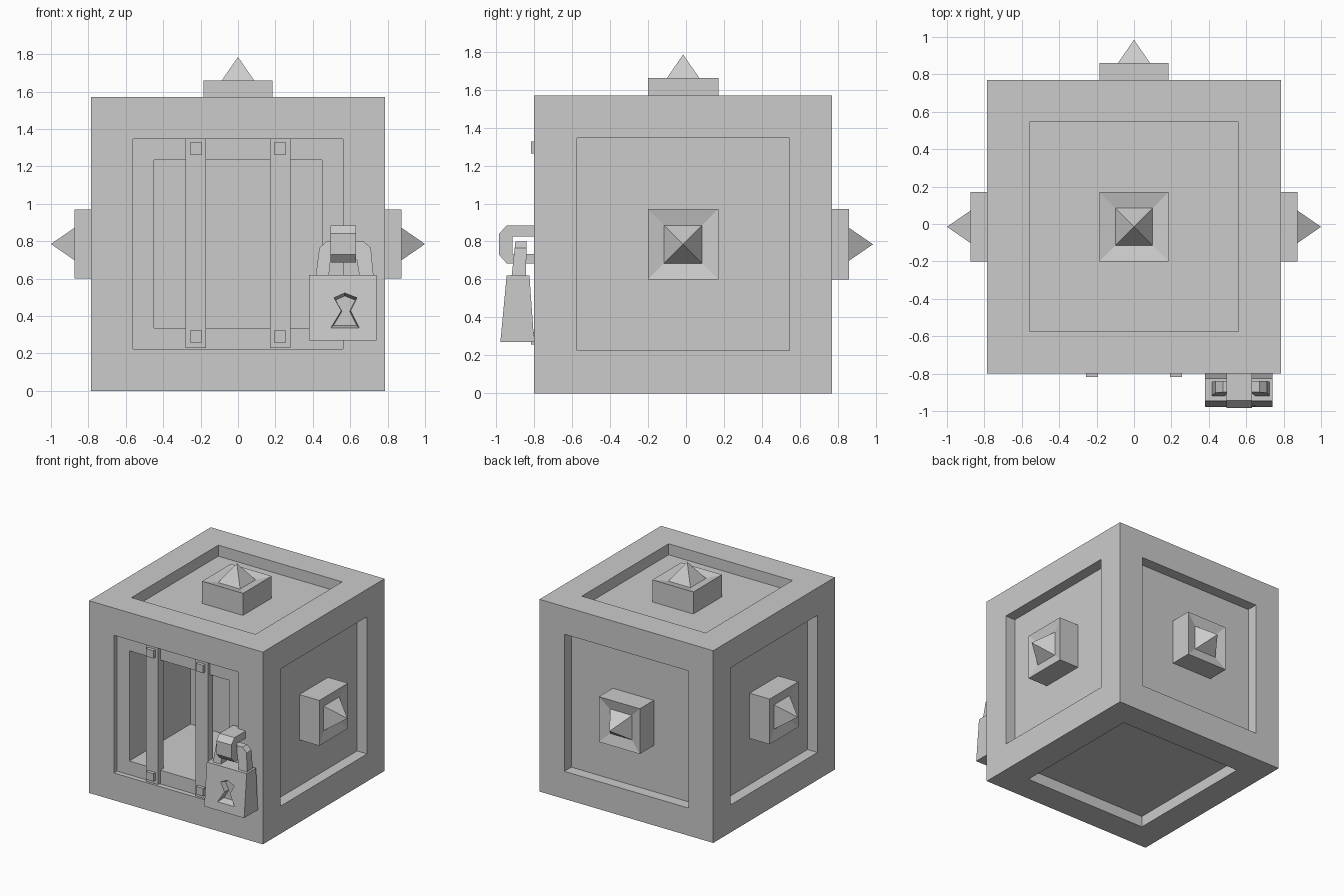
import bpy, bmesh
from mathutils import Vector, Matrix

if "Cube" in bpy.data.objects:
    bpy.data.objects.remove(bpy.data.objects["Cube"])

CY, CZ, H = -0.015, 0.785, 0.785     # cube centre and half size


def finish(name, bm):
    bmesh.ops.recalc_face_normals(bm, faces=bm.faces)
    me = bpy.data.meshes.new(name)
    bm.to_mesh(me)
    bm.free()
    ob = bpy.data.objects.new(name, me)
    bpy.context.collection.objects.link(ob)
    return ob


def box(name, x0, x1, y0, y1, z0, z1):
    bm = bmesh.new()
    bmesh.ops.create_cube(bm, size=1)
    bmesh.ops.scale(bm, vec=(x1 - x0, y1 - y0, z1 - z0), verts=bm.verts)
    bmesh.ops.translate(bm, vec=((x0 + x1) / 2, (y0 + y1) / 2, (z0 + z1) / 2), verts=bm.verts)
    return finish(name, bm)


def prism(name, pts, axis, a, b):
    """Extrude a profile along x (points are y,z) or along y (points are x,z)."""
    bm = bmesh.new()
    put = (lambda p, t: (t, p[0], p[1])) if axis == 'x' else (lambda p, t: (p[0], t, p[1]))
    face = bm.faces.new([bm.verts.new(put(p, a)) for p in pts])
    new = bmesh.ops.extrude_face_region(bm, geom=[face], use_keep_orig=True)['geom']
    bmesh.ops.translate(bm, vec=put((0, 0), b - a),
                        verts=[g for g in new if isinstance(g, bmesh.types.BMVert)])
    return finish(name, bm)


def sink(bm, face, border, depth):
    """Inset a face, push it straight in, and return the sunken face."""
    inward = -face.normal.copy()
    bmesh.ops.inset_individual(bm, faces=[face], thickness=border, use_even_offset=True)
    floor = bmesh.ops.extrude_discrete_faces(bm, faces=[face])['faces'][0]
    bmesh.ops.translate(bm, vec=inward * depth, verts=floor.verts)
    floor.normal_update()
    return floor


# cage: cube with a sunken panel on each face and a deep opening at the front
bm = bmesh.new()
bmesh.ops.create_cube(bm, size=2 * H, matrix=Matrix.Translation((0, CY, CZ)))
bm.normal_update()
for f in list(bm.faces):
    if f.normal.y < -0.9:
        sink(bm, sink(bm, f, 0.223, 0.04), 0.112, 0.79)
    else:
        sink(bm, f, 0.225, 0.09)
finish("cage", bm)

# studs: block with dished face and a pyramid spike
for name, d in (("top", (0, 0, 1)), ("right", (1, 0, 0)), ("left", (-1, 0, 0)), ("back", (0, 1, 0))):
    bm = bmesh.new()
    bmesh.ops.create_cube(bm, size=1)
    bmesh.ops.scale(bm, vec=(0.37, 0.37, 0.18), verts=bm.verts)
    bm.normal_update()
    cap = [f for f in bm.faces if f.normal.z > 0.9]
    bmesh.ops.inset_individual(bm, faces=cap, thickness=0.085, depth=-0.02, use_even_offset=True)
    bm.normal_update()
    bmesh.ops.poke(bm, faces=cap, offset=0.145)
    d = Vector(d)
    rot = d.to_track_quat('Z', 'Y').to_matrix().to_4x4()
    bmesh.ops.transform(bm, matrix=Matrix.Translation(Vector((0, CY, CZ)) + d * H) @ rot, verts=bm.verts)
    finish(name + "_stud", bm)

# window bars with square nails
for side, x in (("left", -0.225), ("right", 0.225)):
    box(side + "_bar", x - 0.055, x + 0.055, -0.79, -0.72, 0.228, 1.347)
    for end, z in (("lower", 0.29), ("upper", 1.295)):
        box(f"{side}_{end}_nail", x - 0.032, x + 0.032, -0.817, -0.78, z - 0.032, z + 0.032)

# padlock body with a keyhole that narrows inwards
body = prism("padlock_body", [(-0.978, 0.27), (-0.80, 0.27), (-0.825, 0.62), (-0.945, 0.62)], 'x', 0.38, 0.74)
hole = prism("keyhole_cutter", [(0.505, 0.51), (0.57, 0.54), (0.645, 0.51), (0.605, 0.43),
                                (0.655, 0.33), (0.49, 0.33), (0.55, 0.43)], 'y', -1.0, -0.91)
for v in hole.data.vertices:
    if v.co.y > -0.95:
        v.co.x = 0.573 + (v.co.x - 0.573) * 0.75
        v.co.z = 0.41 + (v.co.z - 0.41) * 0.75
hole.hide_render = True
hole.hide_viewport = True
mod = body.modifiers.new("keyhole", 'BOOLEAN')
mod.operation = 'DIFFERENCE'
mod.solver = 'EXACT'
mod.object = hole

# shackle, tapering in depth towards the top
shackle = prism("shackle", [(0.415, 0.61), (0.435, 0.765), (0.475, 0.80), (0.67, 0.80), (0.71, 0.765),
                            (0.725, 0.61), (0.65, 0.61), (0.635, 0.70), (0.61, 0.73), (0.52, 0.73),
                            (0.495, 0.70), (0.485, 0.61)], 'y', -0.92, -0.845)
for v in shackle.data.vertices:
    t = (v.co.z - 0.61) / 0.19
    v.co.y = -0.882 + 0.013 * t + (v.co.y + 0.8825) * (1 - 0.2 * t)

# staple fixed to the cage
prism("staple", [(-0.77, 0.885), (-0.945, 0.885), (-0.985, 0.84), (-0.985, 0.73), (-0.945, 0.685),
                 (-0.77, 0.685), (-0.77, 0.735), (-0.915, 0.735), (-0.915, 0.825), (-0.77, 0.825)],
      'x', 0.495, 0.63)
